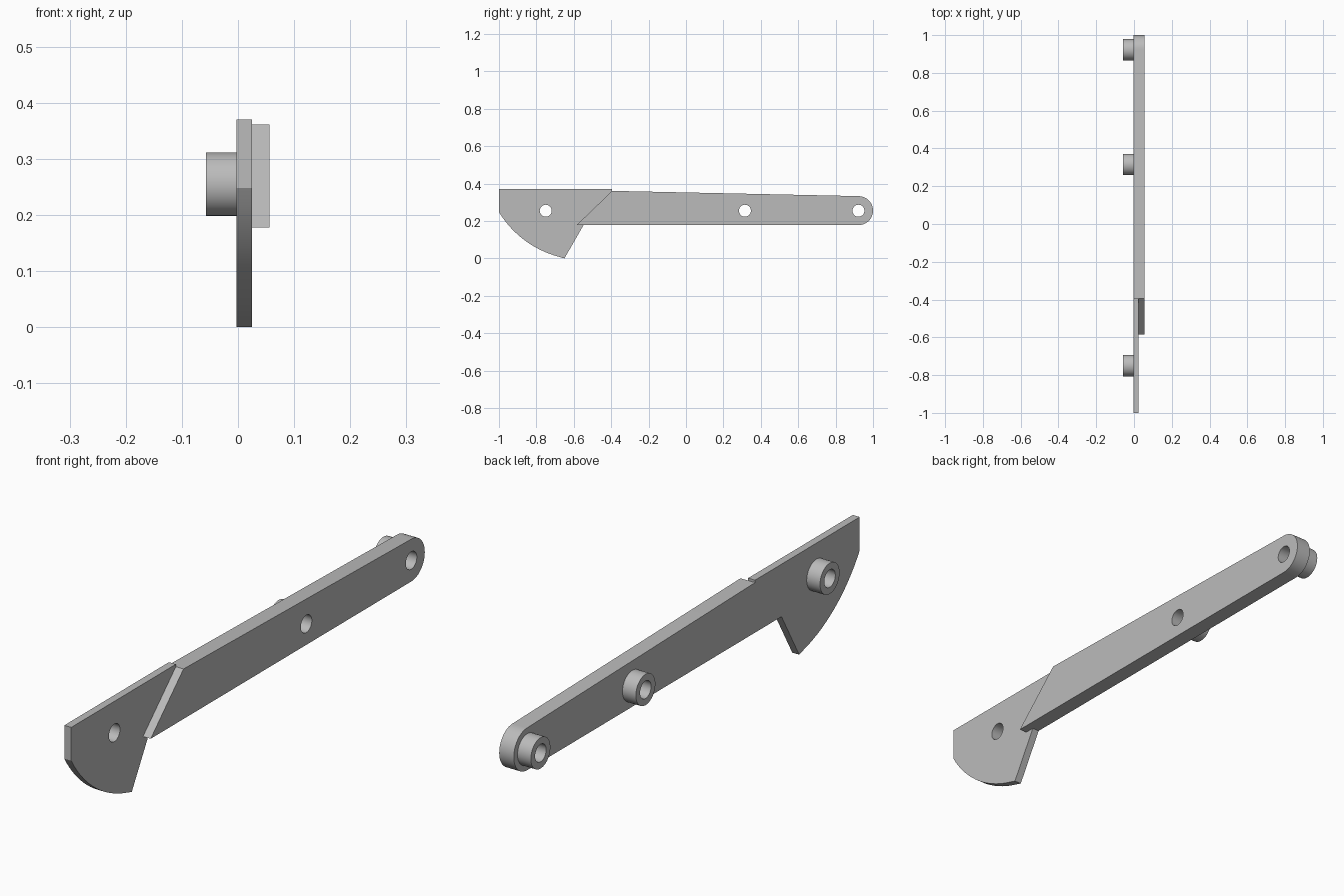
import bpy, bmesh
from math import cos, sin, pi, atan2, radians

if "Cube" in bpy.data.objects:
    bpy.data.objects.remove(bpy.data.objects["Cube"], do_unlink=True)

grey = bpy.data.materials.new("light grey")
grey.use_nodes = True
grey.diffuse_color = (0.5, 0.5, 0.5, 1)
grey.node_tree.nodes["Principled BSDF"].inputs["Base Color"].default_value = (0.5, 0.5, 0.5, 1)

BACK, STEP, FACE, BOSS = -0.003, 0.025, 0.056, -0.057   # layers along x
AXIS_Z, BORE, BOSS_R = 0.255, 0.032, 0.0565
HOLES = {"front": -0.75, "middle": 0.315, "rear": 0.922}


def arc(cy, cz, r, a0, a1, n):
    return [(cy + r * cos(a0 + (a1 - a0) * i / n),
             cz + r * sin(a0 + (a1 - a0) * i / n)) for i in range(n + 1)]


def prism(name, outline, x0, x1):
    """Extrude a side outline of (y, z) points from x0 to x1."""
    bm = bmesh.new()
    face = bm.faces.new([bm.verts.new((x0, y, z)) for y, z in outline])
    ext = bmesh.ops.extrude_face_region(bm, geom=[face])
    for v in ext["geom"]:
        if isinstance(v, bmesh.types.BMVert):
            v.co.x = x1
    bmesh.ops.recalc_face_normals(bm, faces=bm.faces)
    mesh = bpy.data.meshes.new(name)
    bm.to_mesh(mesh)
    bm.free()
    mesh.materials.append(grey)
    ob = bpy.data.objects.new(name, mesh)
    bpy.context.collection.objects.link(ob)
    return ob


def disc(name, y, r, x0, x1):
    return prism(name, arc(y, AXIS_Z, r, 0, 2 * pi, 48)[:-1], x0, x1)


def drill(ob, positions):
    """Bore round holes through a part, then smooth its curved sides."""
    bpy.ops.object.select_all(action="DESELECT")
    bpy.context.view_layer.objects.active = ob
    ob.select_set(True)
    for y in positions:
        cutter = disc("bore_cutter", y, BORE, -0.2, 0.2)
        cutter.hide_render = True
        mod = ob.modifiers.new("bore", "BOOLEAN")
        mod.operation, mod.solver, mod.object = "DIFFERENCE", "EXACT", cutter
        bpy.ops.object.modifier_apply(modifier=mod.name)
        bpy.data.objects.remove(cutter, do_unlink=True)
    bpy.ops.object.shade_smooth_by_angle(angle=radians(30))


# Thick arm with slanted front end and rounded rear end
tip = arc(0.9225, 0.2555, 0.0775, -pi / 2, pi / 2 - 0.02, 24)
arm = prism("arm", [(-0.585, 0.178)] + tip + [(-0.395, 0.361)], BACK, FACE)
drill(arm, [HOLES["middle"], HOLES["rear"]])

# Thin blade with curved lower edge, butted against the slanted arm end
cy, cz, r = -0.543, 0.526, 0.535
curve = arc(cy, cz, r, atan2(0.248 - cz, -1 - cy), atan2(0 - cz, -0.65 - cy), 16)
curve[0], curve[-1] = (-1, 0.248), (-0.65, 0)
blade = prism("blade", curve + [(-0.548, 0.178), (-0.585, 0.178), (-0.395, 0.361),
                                (-0.395, 0.37), (-1, 0.37)], BACK, STEP)
drill(blade, [HOLES["front"]])

# Hollow bosses on the back side
for place, y in HOLES.items():
    drill(disc(place + "_boss", y, BOSS_R, BOSS, BACK), [y])
